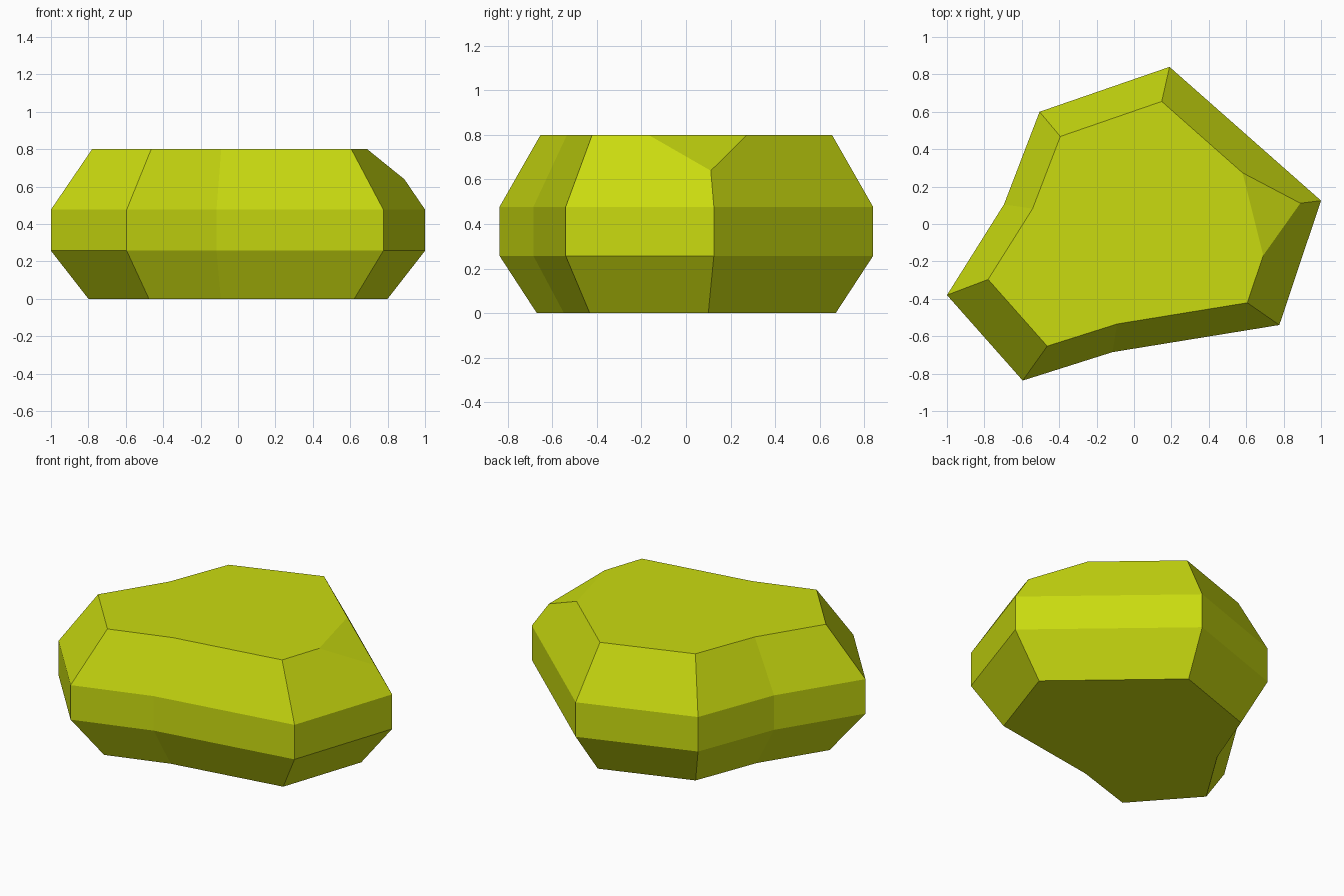
import bpy, bmesh
from mathutils import Vector

if "Cube" in bpy.data.objects:
    bpy.data.objects.remove(bpy.data.objects["Cube"])

# Outline of the rock seen from above
outline = [(1.0, .125), (.19, .84), (-.505, .60), (-.695, .105),
           (-1.0, -.38), (-.595, -.837), (-.115, -.685), (.777, -.54)]
# Height and outline scale of each layer
layers = [(0, .8), (.257, 1), (.477, 1), (.8, .78)]

bm = bmesh.new()
rings = [[bm.verts.new((x * s, y * s, z)) for x, y in outline] for z, s in layers]
bm.faces.new(rings[0][::-1])
bm.faces.new(rings[-1])
n = len(outline)
for low, high in zip(rings, rings[1:]):
    for i in range(n):
        j = (i + 1) % n
        bm.faces.new((low[i], low[j], high[j], high[i]))

# Chip off the upper right corner
a, b, c = Vector((.58, .275, .8)), Vector((.69, -.165, .8)), Vector((.89, .111, .639))
normal = (b - a).cross(c - a).normalized()
if normal.x < 0:
    normal.negate()
geom = bm.verts[:] + bm.edges[:] + bm.faces[:]
cut = bmesh.ops.bisect_plane(bm, geom=geom, plane_co=a, plane_no=normal, clear_outer=True)
bmesh.ops.holes_fill(bm, edges=[e for e in bm.edges if e.is_boundary], sides=0)
bmesh.ops.recalc_face_normals(bm, faces=bm.faces[:])

mesh = bpy.data.meshes.new("rock")
bm.to_mesh(mesh)
bm.free()
rock = bpy.data.objects.new("rock", mesh)
bpy.context.collection.objects.link(rock)

mat = bpy.data.materials.new("yellow green")
mat.diffuse_color = (.59, .71, .005, 1)
mat.use_nodes = True
mat.node_tree.nodes["Principled BSDF"].inputs["Base Color"].default_value = mat.diffuse_color
mesh.materials.append(mat)
